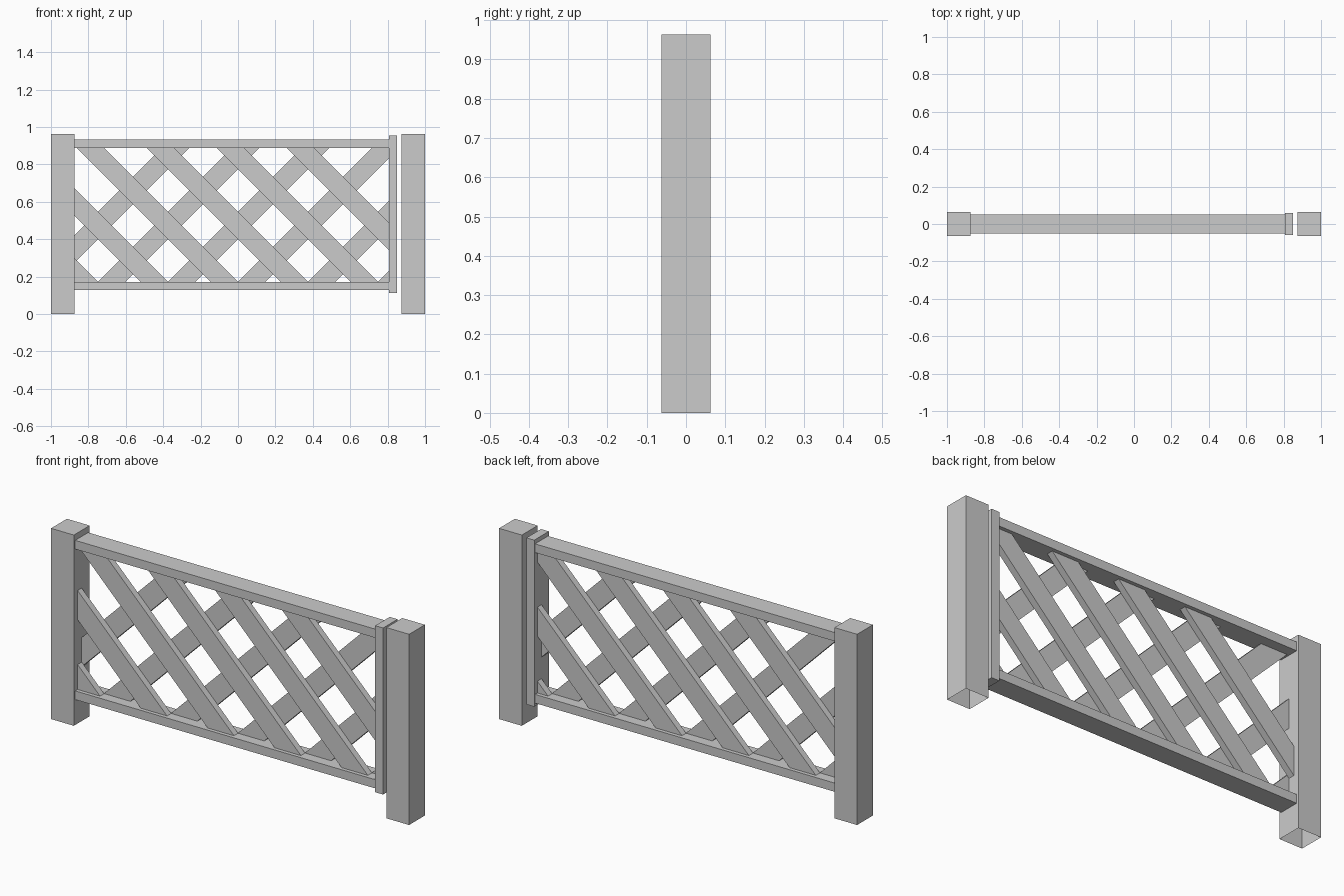
import bpy, bmesh
from math import pi
from mathutils import Vector, Matrix

if "Cube" in bpy.data.objects:
    bpy.data.objects.remove(bpy.data.objects["Cube"])


def finish(bm, name):
    bmesh.ops.recalc_face_normals(bm, faces=bm.faces)
    mesh = bpy.data.meshes.new(name)
    bm.to_mesh(mesh)
    bm.free()
    obj = bpy.data.objects.new(name, mesh)
    bpy.context.collection.objects.link(obj)
    return obj


def box_bm(lo, hi):
    lo, hi = Vector(lo), Vector(hi)
    bm = bmesh.new()
    bmesh.ops.create_cube(bm, size=1)
    bmesh.ops.scale(bm, vec=hi - lo, verts=bm.verts)
    bmesh.ops.translate(bm, vec=(lo + hi) / 2, verts=bm.verts)
    return bm


# Posts, hollow underneath
for name, x0, x1 in (("hinge_post", -1, -0.873), ("latch_post", 0.873, 1)):
    bm = box_bm((x0, -0.063, 0), (x1, 0.063, 0.963))
    bottom = [f for f in bm.faces if f.calc_center_median().z < 0.001]
    bmesh.ops.delete(bm, geom=bottom, context='FACES_ONLY')
    finish(bm, name)

# Gate rails and end stile
X0, X1, Z0, Z1 = -0.873, 0.807, 0.172, 0.888
finish(box_bm((X0, -0.052, 0.128), (X1, 0.052, Z0)), "bottom_rail")
finish(box_bm((X0, -0.052, Z1), (X1, 0.052, 0.932)), "top_rail")
finish(box_bm((X1, -0.058, 0.112), (0.851, 0.058, 0.953)), "end_stile")

# Diagonal slats trimmed to the opening: front layer falls to the right, back layer mirrors it
PITCH, WIDTH, THICK = 0.374, 0.104, 0.033
TRIMS = [((X0, 0, 0), (-1, 0, 0)), ((X1, 0, 0), (1, 0, 0)),
         ((0, 0, Z0), (0, 0, -1)), ((0, 0, Z1), (0, 0, 1))]
for layer, side in (("front", 1), ("back", -1)):
    for k in range(-2, 4):
        y0 = -THICK if side > 0 else 0
        bm = box_bm((-1, y0, -WIDTH / 2), (1, y0 + THICK, WIDTH / 2))
        bm.transform(Matrix.Translation((side * (-0.431 + PITCH * k), 0, 0.53))
                     @ Matrix.Rotation(side * pi / 4, 4, 'Y'))
        for co, no in TRIMS:
            bmesh.ops.bisect_plane(bm, geom=bm.verts[:] + bm.edges[:] + bm.faces[:],
                                   plane_co=co, plane_no=no, clear_outer=True)
            rim = [e for e in bm.edges if e.is_boundary]
            if rim:
                bmesh.ops.holes_fill(bm, edges=rim, sides=0)
        finish(bm, f"{layer}_slat_{k + 3}")
